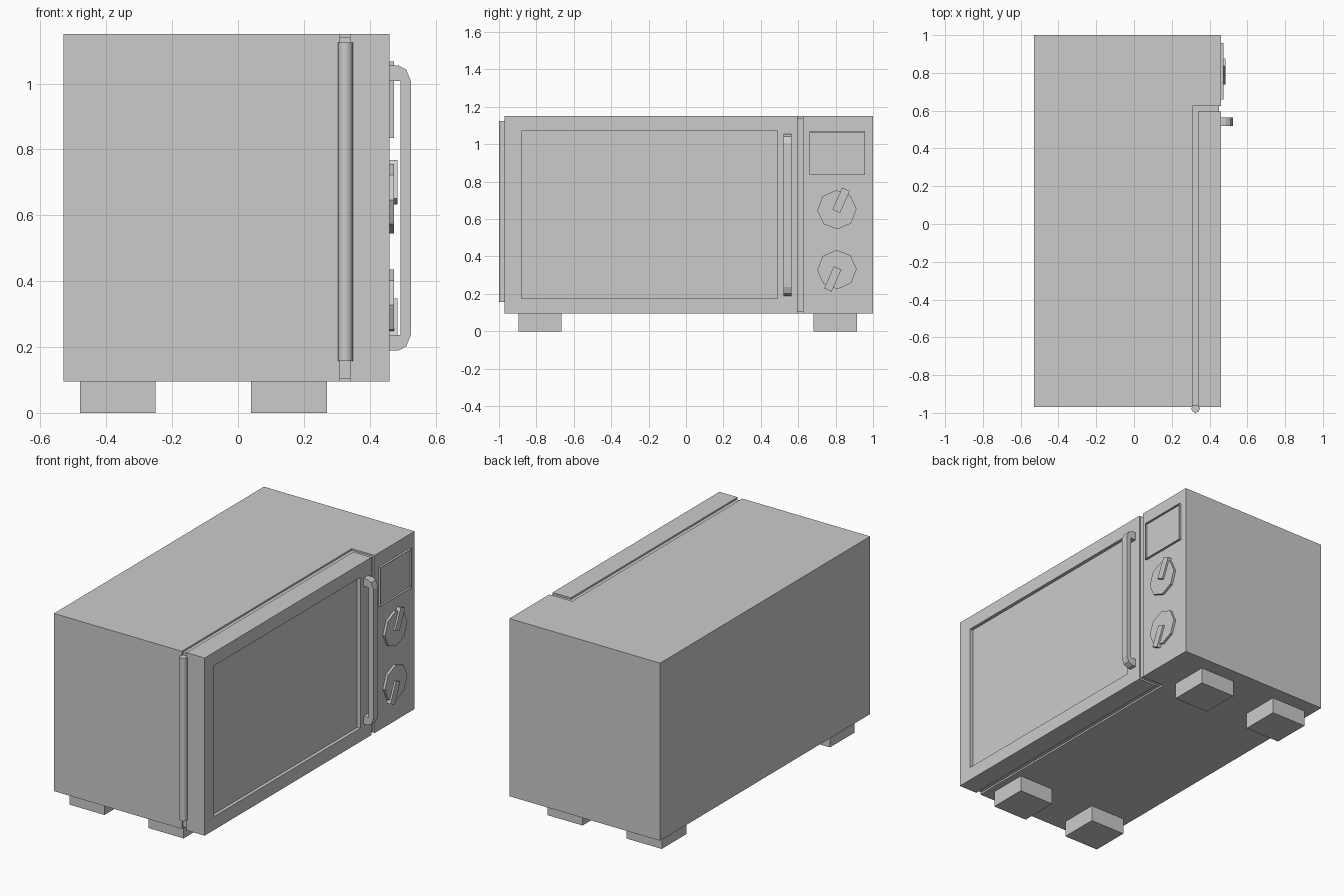
import bpy, bmesh, math

if "Cube" in bpy.data.objects:
    bpy.data.objects.remove(bpy.data.objects["Cube"])

Z0, Z1, FRONT = 0.095, 1.15, 0.46


def finish(name, bm, smooth=None):
    bmesh.ops.recalc_face_normals(bm, faces=bm.faces)
    me = bpy.data.meshes.new(name)
    bm.to_mesh(me)
    bm.free()
    ob = bpy.data.objects.new(name, me)
    bpy.context.collection.objects.link(ob)
    if smooth:
        bpy.ops.object.select_all(action='DESELECT')
        ob.select_set(True)
        bpy.context.view_layer.objects.active = ob
        bpy.ops.object.shade_smooth_by_angle(angle=math.radians(smooth))
    return ob


def prism(name, pts, vec):
    """Extrude a closed outline along a vector."""
    bm = bmesh.new()
    face = bm.faces.new([bm.verts.new(p) for p in pts])
    ext = bmesh.ops.extrude_face_region(bm, geom=[face], use_keep_orig=True)
    moved = [g for g in ext['geom'] if isinstance(g, bmesh.types.BMVert)]
    bmesh.ops.translate(bm, verts=moved, vec=vec)
    return finish(name, bm)


def box(name, x, y, z, inset=None):
    """Box from ranges; inset = (y range, z range, floor x) sinks the +x face."""
    bm = bmesh.new()
    bmesh.ops.create_cube(bm, size=1)
    for v in bm.verts:
        v.co = [r[0] if c < 0 else r[1] for c, r in zip(v.co, (x, y, z))]
    if inset:
        iy, iz, floor = inset
        bm.normal_update()
        face = next(f for f in bm.faces if f.normal.x > 0.9)
        bmesh.ops.inset_region(bm, faces=[face], thickness=0.003)
        for v in face.verts:
            v.co.y = iy[0] if v.co.y < sum(y) / 2 else iy[1]
            v.co.z = iz[0] if v.co.z < sum(z) / 2 else iz[1]
        ext = bmesh.ops.extrude_discrete_faces(bm, faces=[face])
        for v in ext['faces'][0].verts:
            v.co.x = floor
    return finish(name, bm)


def l_shape(x0, x1, y0, y1, y2, z):
    return [(x0, y0, z), (x1[0], y0, z), (x1[0], y1, z), (x1[1], y1, z), (x1[1], y2, z), (x0, y2, z)]


# Case with control column, and the recessed seal around the door
prism("oven_body", l_shape(-0.53, (0.31, FRONT), -0.97, 0.625, 1.0, Z0), (0, 0, Z1 - Z0))
prism("door_seal", l_shape(0.31, (0.34, 0.45), -0.96, 0.595, 0.625, Z0 + 0.01), (0, 0, Z1 - Z0 - 0.02))

# Door with sunken window
box("door", (0.34, FRONT), (-0.97, 0.595), (Z0, Z1), ((-0.88, 0.49), (0.175, 1.07), 0.44))

# Display with thin raised rim
box("display_rim", (FRONT, 0.473), (0.66, 0.957), (0.835, 1.067),
    ((0.663, 0.954), (0.838, 1.064), 0.461))

# Feet
for xn, xr in (("back", (-0.48, -0.25)), ("front", (0.04, 0.27))):
    for yn, yr in (("left", (-0.896, -0.665)), ("right", (0.683, 0.913))):
        box(f"foot_{xn}_{yn}", xr, yr, (0, Z0))

# Door handle: bar with chamfered outer corners
half = [(FRONT, 0.433), (0.487, 0.433), (0.511, 0.42), (0.525, 0.385)]
inner = [(0.493, 0.386), (FRONT, 0.386)]
outer = half + [(x, -h) for x, h in half[::-1]]
outline = outer + [(x, -h) for x, h in inner[::-1]] + inner
prism("door_handle", [(x, 0.52, 0.622 + h) for x, h in outline], (0, 0.043, 0))

# Hinge barrel
bm = bmesh.new()
bmesh.ops.create_cone(bm, cap_ends=True, segments=8, radius1=0.023, radius2=0.023, depth=0.967)
bmesh.ops.translate(bm, verts=bm.verts, vec=(0.326, -0.977, 0.641))
finish("hinge", bm, 50)

# Octagonal dials with pointers turned opposite ways
tilt = math.radians(24)
for name, z, s in (("upper", 0.65, 1), ("lower", 0.33, -1)):
    ring = [(FRONT, 0.807 + 0.105 * math.cos(a), z + 0.105 * math.sin(a))
            for a in (i * math.pi / 4 + 0.03 for i in range(8))]
    prism(f"{name}_dial", ring, (0.014, 0, 0))
    pts = []
    for u, w in ((-0.009, -0.022), (-0.009, 0.022), (0.119, 0.022), (0.119, -0.022)):
        dy = u * math.sin(tilt) + w * math.cos(tilt)
        dz = u * math.cos(tilt) - w * math.sin(tilt)
        pts.append((FRONT, 0.807 + s * dy, z + s * dz))
    prism(f"{name}_dial_pointer", pts, (0.025, 0, 0))
